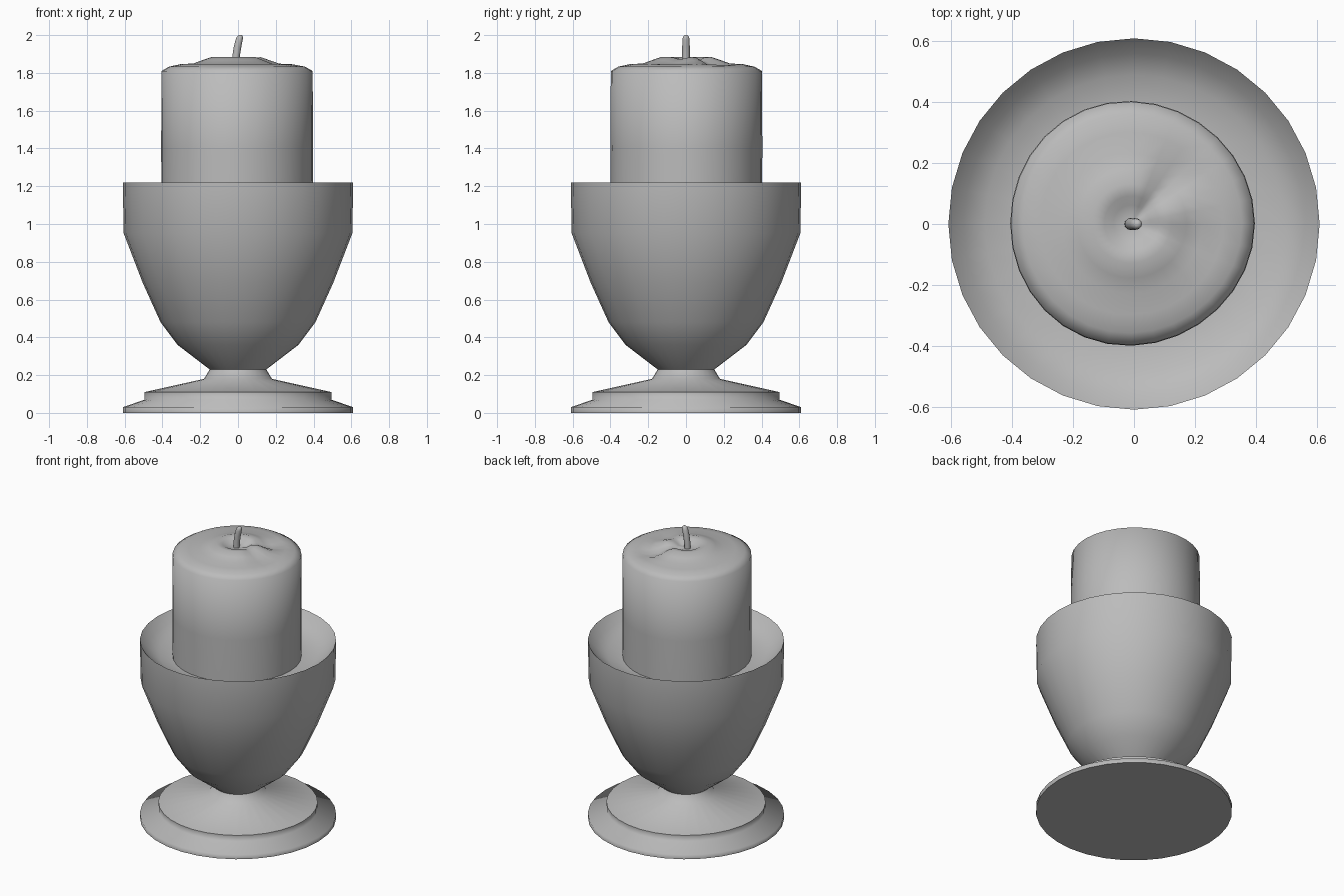
import bpy, bmesh, math
from mathutils import Vector

cube = bpy.data.objects.get("Cube")
if cube:
    bpy.data.objects.remove(cube, do_unlink=True)

SIDES = 32

# One plain grey for every part
grey = bpy.data.materials.new("plain_grey")
grey.use_nodes = True
colour = (0.5, 0.5, 0.5, 1)
grey.diffuse_color = colour
grey.node_tree.nodes["Principled BSDF"].inputs["Base Color"].default_value = colour


def finish(name, bm, angle):
    bmesh.ops.recalc_face_normals(bm, faces=bm.faces)
    mesh = bpy.data.meshes.new(name)
    bm.to_mesh(mesh)
    bm.free()
    mesh.materials.append(grey)
    obj = bpy.data.objects.new(name, mesh)
    bpy.context.collection.objects.link(obj)
    bpy.ops.object.select_all(action="DESELECT")
    obj.select_set(True)
    bpy.context.view_layer.objects.active = obj
    bpy.ops.object.shade_smooth_by_angle(angle=math.radians(angle))
    return obj


def skin(name, rings, angle):
    """Bridge closed rings of points and cap both ends."""
    bm = bmesh.new()
    loops = [[bm.verts.new(p) for p in ring] for ring in rings]
    n = len(loops[0])
    for a, b in zip(loops, loops[1:]):
        for i in range(n):
            j = (i + 1) % n
            bm.faces.new((a[i], a[j], b[j], b[i]))
    bm.faces.new(loops[0][::-1])
    bm.faces.new(loops[-1])
    return finish(name, bm, angle)


def lathe(name, profile, angle, shape=lambda r, a, z: (r * math.cos(a), r * math.sin(a), z)):
    turns = [math.tau * i / SIDES for i in range(SIDES)]
    return skin(name, [[shape(r, a, z) for a in turns] for r, z in profile], angle)


# Footed cup: flared foot, narrow neck, bowl and shallow dished top
lathe("candle_holder", [
    (0.61, 0), (0.61, 0.03), (0.495, 0.07), (0.495, 0.11), (0.18, 0.18),
    (0.15, 0.23), (0.32, 0.36), (0.41, 0.48), (0.505, 0.69), (0.605, 0.95),
    (0.61, 1.22), (0.56, 1.165), (0.49, 1.125), (0.38, 1.11)], 75)


# Candle: slightly uneven, with a melted ridge broken by two run-off dips
def dip(angle, centre, width):
    d = math.remainder(angle - math.radians(centre), math.tau)
    return math.exp(-(d / width) ** 2)


def melted(r, a, z):
    if z > 1.82:
        ridge = math.exp(-((r - 0.17) / 0.1) ** 2)
        z -= ridge * (0.035 * dip(a, 48, 0.3) + 0.015 * dip(a, -15, 0.3))
    r *= 1 + 0.008 * math.cos(3 * a)
    return (r * math.cos(a) - 0.008, r * math.sin(a) + 0.002, z)


lathe("candle", [
    (0.4, 1.09), (0.402, 1.4), (0.4, 1.81), (0.36, 1.833), (0.3, 1.846),
    (0.23, 1.85), (0.18, 1.868), (0.13, 1.885), (0.09, 1.88), (0.06, 1.86),
    (0.02, 1.855)], 75, melted)

# Wick: thin tube leaning to the left near its tip
path = [Vector(p) for p in ((-0.012, 0, 1.84), (-0.01, 0, 1.89), (-0.002, 0, 1.94),
                            (0.006, 0, 1.975), (0.01, 0, 1.992), (0.012, 0, 2.0))]
radii = (0.02, 0.02, 0.02, 0.019, 0.016, 0.008)
skin("wick", [[(c.x + r * math.cos(t), r * math.sin(t), c.z)
               for t in (math.tau * i / 12 for i in range(12))]
              for c, r in zip(path, radii)], 75)
